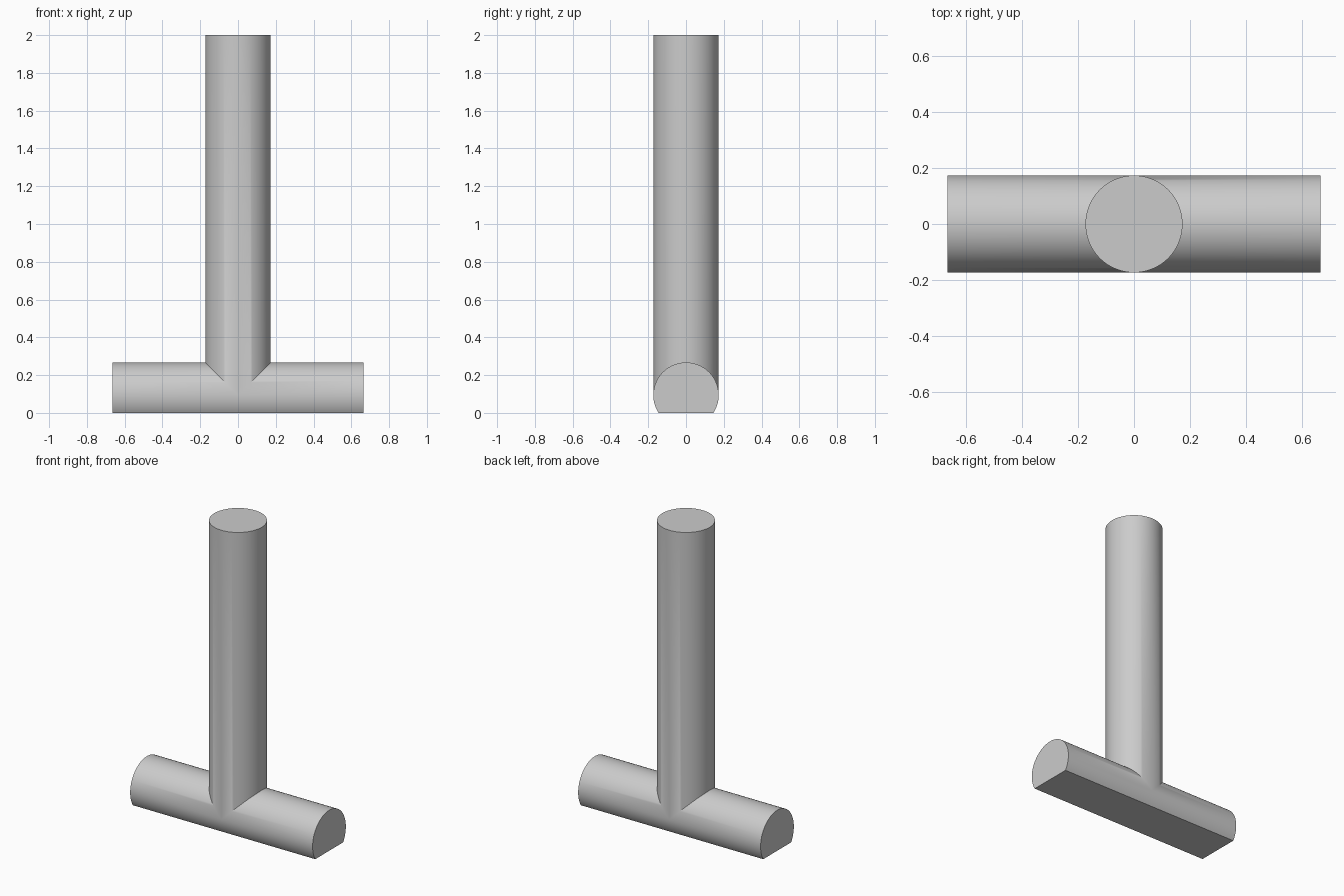
import bpy, bmesh
from math import sin, cos, pi, asin

R = 0.173        # radius of both tubes
AXIS = 0.094     # height of the bar's axis
HALF = 0.665     # half length of the bar
TOP = 2.0
N = 48           # segments per half circle
LOWER = 8        # segments from the axis down to the flat base

cube = bpy.data.objects.get("Cube")
if cube:
    bpy.data.objects.remove(cube, do_unlink=True)

grey = bpy.data.materials.new("light_grey")
grey.use_nodes = True
colour = (0.6, 0.6, 0.6, 1)
grey.diffuse_color = colour
grey.node_tree.nodes["Principled BSDF"].inputs["Base Color"].default_value = colour

bm = bmesh.new()


def strip(a, b, closed):
    """Join two rows of points with quads."""
    count = len(a)
    for i in range(count if closed else count - 1):
        j = (i + 1) % count
        ring = [a[i], a[j], b[j], b[i]]
        bm.faces.new(ring)


def row(points):
    return [bm.verts.new(p) for p in points]


# Bar: two halves, mitred where they meet the stem, flat underneath
drop = asin(AXIS / R)
angles = [-drop + drop * i / LOWER for i in range(LOWER)]
angles += [pi * i / N for i in range(N + 1)]
angles += [pi + drop * (i + 1) / LOWER for i in range(LOWER)]
for side in (-1, 1):
    profile = [(R * cos(t), R * sin(t)) for t in angles]
    outer = row((side * HALF, y, AXIS + z) for y, z in profile)
    inner = row((side * max(z, 0), y, AXIS + z) for y, z in profile)
    strip(outer, inner, True)
    bm.faces.new(outer)

# Stem: lower edge follows the mitre, flat cap on top
circle = [(R * sin(pi * i / N), R * cos(pi * i / N)) for i in range(2 * N)]
foot = row((x, y, AXIS + abs(x)) for x, y in circle)
head = row((x, y, TOP) for x, y in circle)
strip(foot, head, True)
bm.faces.new(head)

# Weld the seams into one closed solid
bmesh.ops.remove_doubles(bm, verts=bm.verts, dist=0.0001)
bmesh.ops.recalc_face_normals(bm, faces=bm.faces)
mesh = bpy.data.meshes.new("tee_handle")
bm.to_mesh(mesh)
bm.free()
mesh.materials.append(grey)
tee = bpy.data.objects.new("tee_handle", mesh)
bpy.context.collection.objects.link(tee)
bpy.context.view_layer.objects.active = tee
tee.select_set(True)
bpy.ops.object.shade_smooth_by_angle(angle=pi / 6)
